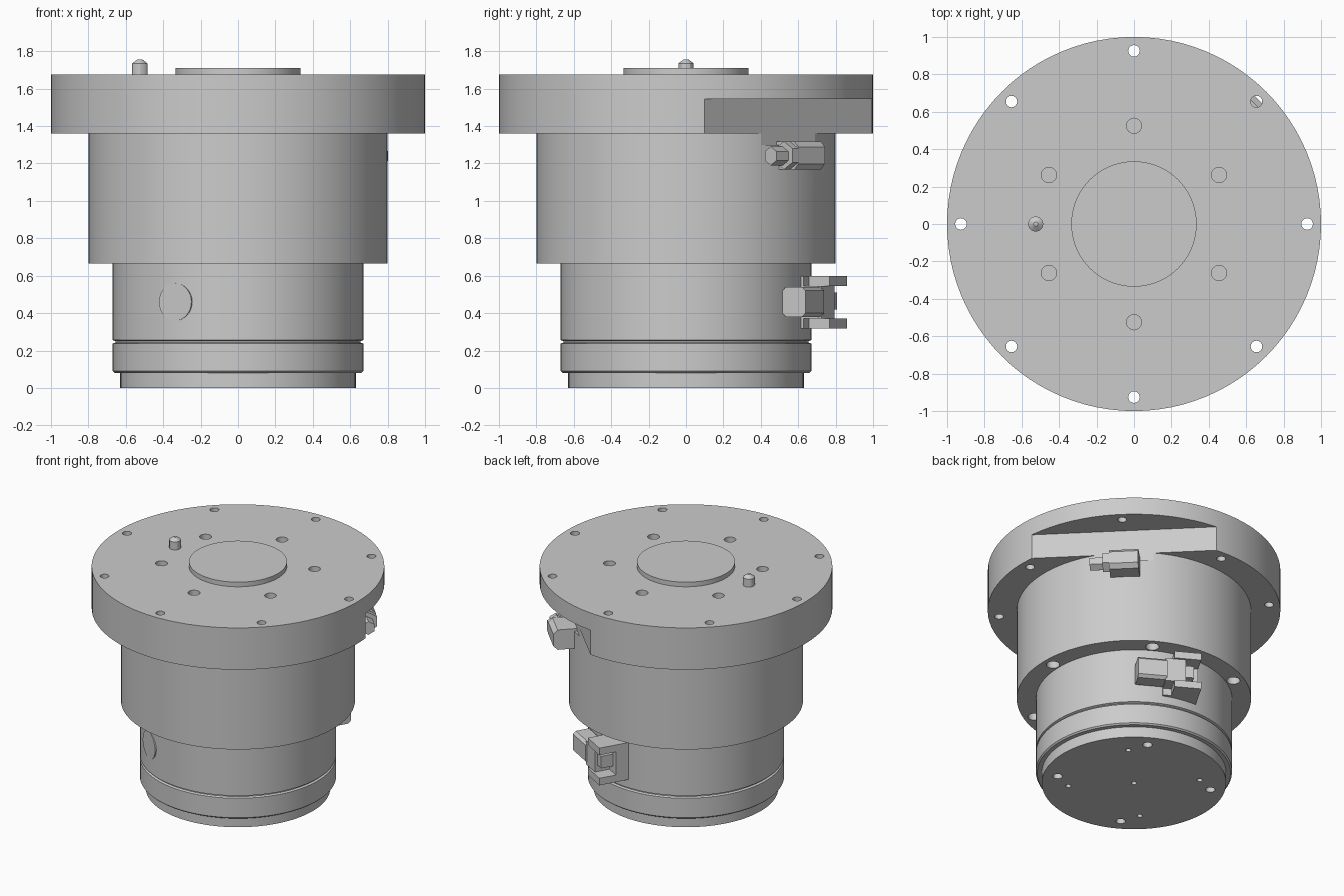
import bpy, bmesh, math
from mathutils import Matrix, Vector

if "Cube" in bpy.data.objects:
    bpy.data.objects.remove(bpy.data.objects["Cube"])


def finish(name, bm, angle=30):
    bmesh.ops.recalc_face_normals(bm, faces=bm.faces)
    me = bpy.data.meshes.new(name)
    bm.to_mesh(me)
    bm.free()
    ob = bpy.data.objects.new(name, me)
    bpy.context.collection.objects.link(ob)
    if angle:
        smooth(ob, angle)
    return ob


def activate(ob):
    bpy.ops.object.select_all(action='DESELECT')
    ob.select_set(True)
    bpy.context.view_layer.objects.active = ob


def smooth(ob, angle=30):
    activate(ob)
    bpy.ops.object.shade_smooth_by_angle(angle=math.radians(angle))


def lathe(name, profile, sides=96):
    bm = bmesh.new()
    rings = [[bm.verts.new((r * math.cos(2 * math.pi * i / sides),
                            r * math.sin(2 * math.pi * i / sides), z))
              for i in range(sides)] for r, z in profile]
    for a, b in zip(rings, rings[1:]):
        for i in range(sides):
            j = (i + 1) % sides
            bm.faces.new((a[i], a[j], b[j], b[i]))
    bm.faces.new(rings[0][::-1])
    bm.faces.new(rings[-1])
    return finish(name, bm)


def add_hole(bm, dist, deg, radius, z0, z1, sides=16):
    a = math.radians(deg)
    m = Matrix.Translation((dist * math.cos(a), dist * math.sin(a), (z0 + z1) / 2))
    bmesh.ops.create_cone(bm, cap_ends=True, segments=sides, radius1=radius,
                          radius2=radius, depth=z1 - z0, matrix=m)


def frame(deg):
    # local x = radial, local y = tangential, local z = up
    return Matrix.Rotation(math.radians(deg), 4, 'Z')


def block(name, deg, r, u, z, bevel=0.0):
    """Box given by radial, tangential and height ranges at an azimuth."""
    bm = bmesh.new()
    spans = (r, u, z)
    centre = Vector([(s[0] + s[1]) / 2 for s in spans])
    size = Matrix.Diagonal([s[1] - s[0] for s in spans] + [1])
    bmesh.ops.create_cube(bm, size=1, matrix=Matrix.Translation(centre) @ size)
    if bevel:
        edges = [e for e in bm.edges
                 if abs((e.verts[0].co - e.verts[1].co).y) > 1e-4]
        bmesh.ops.bevel(bm, geom=edges, offset=bevel, segments=1, affect='EDGES')
    bmesh.ops.transform(bm, matrix=frame(deg), verts=bm.verts)
    return finish(name, bm, 0)


def tangent_prism(name, deg, r, z, u, radius, sides=6):
    """Prism whose axis runs along the tangent."""
    bm = bmesh.new()
    m = (frame(deg) @ Matrix.Translation((r, (u[0] + u[1]) / 2, z))
         @ Matrix.Rotation(math.pi / 2, 4, 'X'))
    bmesh.ops.create_cone(bm, cap_ends=True, segments=sides, radius1=radius,
                          radius2=radius, depth=u[1] - u[0], matrix=m)
    return finish(name, bm, 0)


def cut(target, cutter):
    cutter.hide_render = True
    mod = target.modifiers.new("cut", 'BOOLEAN')
    mod.operation = 'DIFFERENCE'
    mod.solver = 'EXACT'
    mod.object = cutter
    activate(target)
    bpy.ops.object.modifier_apply(modifier=mod.name)
    bpy.data.objects.remove(cutter)


# Stepped housing: foot, lower ring, groove, lower body, main body, flange, boss
housing = lathe("housing", [
    (0.63, 0), (0.63, 0.08), (0.66, 0.08), (0.67, 0.09), (0.67, 0.237),
    (0.655, 0.243), (0.655, 0.25), (0.67, 0.256), (0.67, 0.665), (0.8, 0.665),
    (0.8, 1.36), (1, 1.36), (1, 1.675), (0.335, 1.675), (0.335, 1.71)])

# Flat notch under the flange edge
cut(housing, block("notch_cutter", 45, (0.774, 1.2), (-0.8, 0.8), (1.30, 1.545)))

# Screw holes
bm = bmesh.new()
for i in range(8):
    add_hole(bm, 0.926, 45 * i, 0.031, 1.2, 1.8)
for deg in (30, 90, 150, 210, 270, 330):
    add_hole(bm, 0.525, deg, 0.041, 1.5, 1.8)
    add_hole(bm, 0.722, deg + 30, 0.046, 0.6, 0.78)
for i in range(4):
    add_hole(bm, 0.53, 60 + 90 * i, 0.033, -0.1, 0.06)
    add_hole(bm, 0.45, 45 + 90 * i, 0.019, -0.1, 0.06)
add_hole(bm, 0, 0, 0.019, -0.1, 0.06)
cut(housing, finish("hole_cutter", bm))
smooth(housing)

# Locating pin with a domed tip
pin = lathe("locating_pin", [(0.041, 1.6), (0.041, 1.735), (0.012, 1.757)], 12)
pin.location.x = -0.525

# Round access cover on the lower body, opposite the lower connector
bm = bmesh.new()
bmesh.ops.create_cone(bm, cap_ends=True, segments=32, radius1=0.1, radius2=0.1, depth=0.06,
                      matrix=frame(-120) @ Matrix.Translation((0.642, 0, 0.46))
                      @ Matrix.Rotation(math.pi / 2, 4, 'Y'))
finish("access_cover", bm)

# Upper elbow connector under the notch
block("upper_connector_body", 45, (0.74, 0.94), (-0.09, 0.11), (1.168, 1.318), 0.03)
tangent_prism("upper_connector_nut", 45, 0.875, 1.243, (-0.135, -0.085), 0.075)
tangent_prism("upper_connector_tip", 45, 0.865, 1.24, (-0.225, -0.13), 0.05)

# Lower connector: barrel, mounting base, centre block and paired ears
block("lower_connector_barrel", 60, (0.66, 0.80), (-0.11, 0.09), (0.38, 0.54), 0.02)
block("lower_connector_base", 60, (0.5, 0.68), (0.08, 0.325), (0.318, 0.598))
block("lower_connector_core", 60, (0.66, 0.79), (0.08, 0.22), (0.37, 0.545))
block("lower_connector_latch", 60, (0.66, 0.77), (0.21, 0.28), (0.42, 0.51))
for side, z in (("top", (0.545, 0.598)), ("bottom", (0.318, 0.371))):
    block("lower_connector_ear_" + side, 60, (0.67, 0.805), (0.14, 0.325), z)
